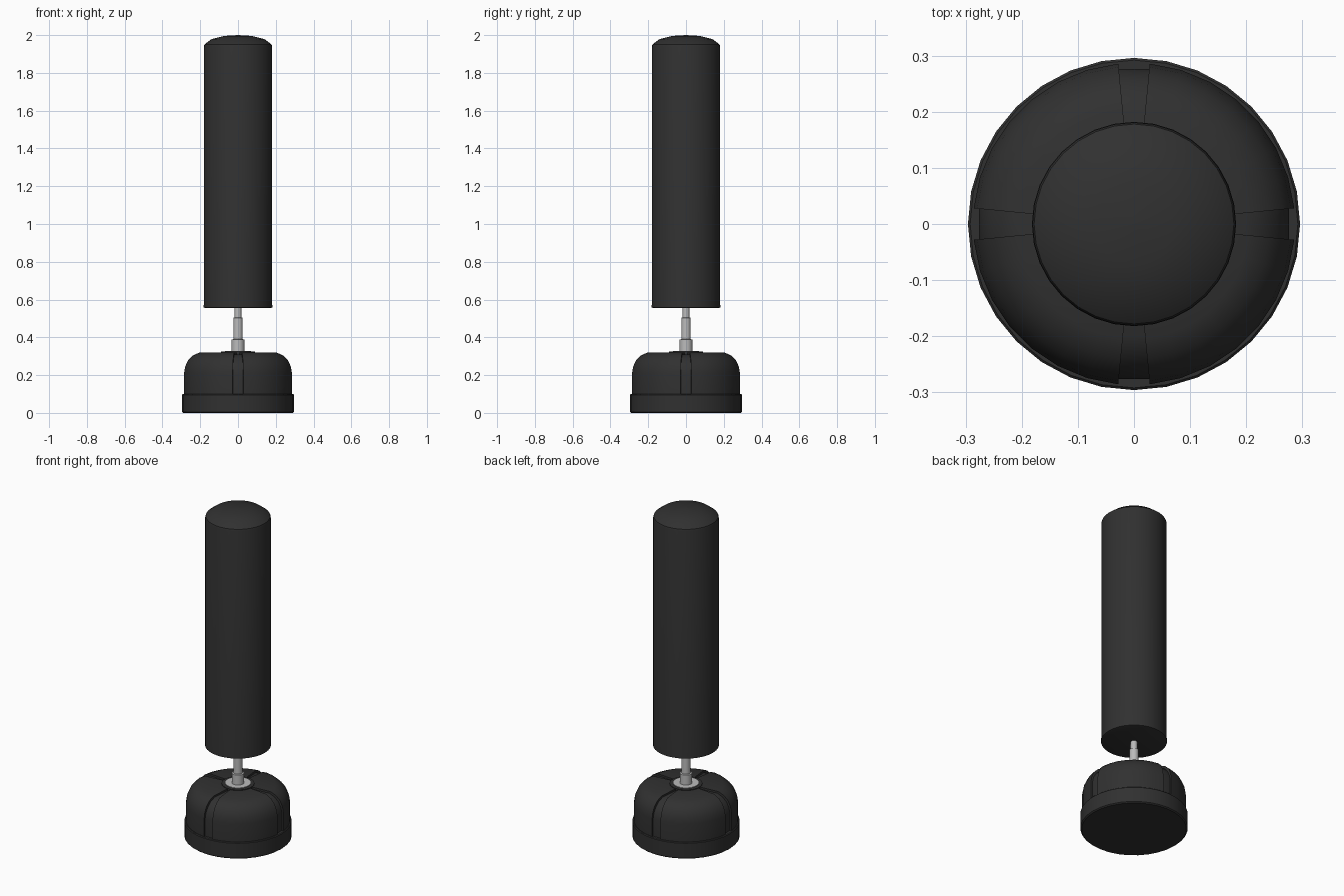
import bpy, bmesh, math

if "Cube" in bpy.data.objects:
    bpy.data.objects.remove(bpy.data.objects["Cube"])


def material(name, v):
    m = bpy.data.materials.new(name)
    m.diffuse_color = (v, v, v, 1)
    m.use_nodes = True
    m.node_tree.nodes["Principled BSDF"].inputs["Base Color"].default_value = m.diffuse_color
    return m


black = material("black_vinyl", 0.03)
steel = material("steel", 0.5)


def finish(name, bm, mat, angle=35):
    bmesh.ops.remove_doubles(bm, verts=bm.verts, dist=1e-5)
    bmesh.ops.recalc_face_normals(bm, faces=bm.faces)
    mesh = bpy.data.meshes.new(name)
    bm.to_mesh(mesh)
    bm.free()
    obj = bpy.data.objects.new(name, mesh)
    bpy.context.collection.objects.link(obj)
    mesh.materials.append(mat)
    bpy.ops.object.select_all(action='DESELECT')
    obj.select_set(True)
    bpy.context.view_layer.objects.active = obj
    bpy.ops.object.shade_smooth_by_angle(angle=math.radians(angle))
    return obj


def ring_point(r, z, a):
    return (r * math.cos(a), r * math.sin(a), z)


def lathe(name, profile, mat, sides=32, phase=0.0):
    """Revolve a bottom-to-top (radius, z) profile and cap both ends."""
    bm = bmesh.new()
    rings = [[bm.verts.new(ring_point(r, z, phase + math.tau * i / sides))
              for i in range(sides)] for r, z in profile]
    for lo, hi in zip(rings, rings[1:]):
        for i in range(sides):
            j = (i + 1) % sides
            bm.faces.new((lo[i], lo[j], hi[j], hi[i]))
    bm.faces.new(rings[0][::-1])
    bm.faces.new(rings[-1])
    return finish(name, bm, mat)


STEP = math.tau / 32

# Base: floor ring, recessed core that forms the groove floors
lathe("base_ring", [(0.289, 0), (0.296, 0.006), (0.296, 0.096), (0.292, 0.10)], black)
lathe("base_core", [(0.278, 0.09), (0.278, 0.205), (0.271, 0.24), (0.256, 0.268),
                    (0.232, 0.292), (0.20, 0.308), (0.05, 0.309)],
      black, phase=STEP / 2)

# Base: four raised quarter panels, one segment apart
outer = [(0.287, 0.098), (0.287, 0.21), (0.281, 0.245), (0.266, 0.278),
         (0.241, 0.303), (0.205, 0.32), (0.07, 0.321), (0.07, 0.098)]
bm = bmesh.new()
for q in range(4):
    cols = [[bm.verts.new(ring_point(r, z, q * math.pi / 2 + STEP * (k + 0.5)))
             for r, z in outer] for k in range(8)]
    n = len(outer)
    for a, b in zip(cols, cols[1:]):
        for i in range(n):
            j = (i + 1) % n
            bm.faces.new((a[i], b[i], b[j], a[j]))
    bm.faces.new(cols[0])
    bm.faces.new(cols[-1][::-1])
finish("base_panels", bm, black)

# Hub plates on top of the base
lathe("hub_collar", [(0.09, 0.30), (0.09, 0.325)], black)
lathe("hub_plate", [(0.07, 0.31), (0.07, 0.328)], steel)

# Stepped post running up into the bag
lathe("post", [(0.034, 0.31), (0.034, 0.388), (0.025, 0.39), (0.025, 0.503),
               (0.018, 0.505), (0.018, 0.60)], steel)

# Bag with domed top
lathe("bag", [(0.174, 0.555), (0.182, 0.558), (0.182, 0.566), (0.181, 0.572),
              (0.181, 1.94), (0.178, 1.95), (0.14, 1.979), (0.07, 1.996),
              (0.001, 2.0)], black)
